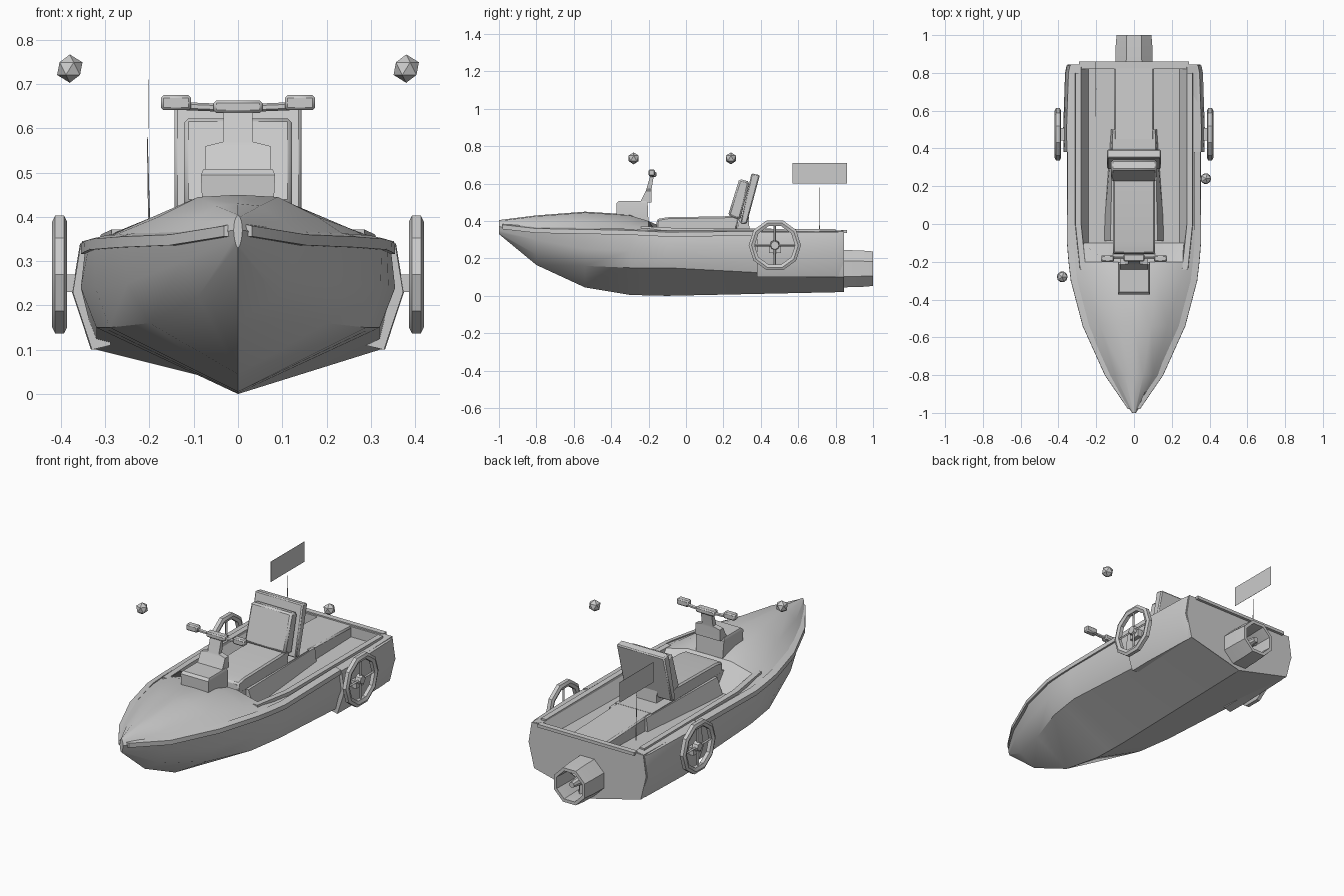
import bpy, bmesh, math
from mathutils import Vector, Matrix

if "Cube" in bpy.data.objects:
    bpy.data.objects.remove(bpy.data.objects["Cube"])


def finish(name, bm, mirror=False, bevel=0, angle=32):
    bmesh.ops.recalc_face_normals(bm, faces=bm.faces)
    me = bpy.data.meshes.new(name)
    bm.to_mesh(me)
    bm.free()
    ob = bpy.data.objects.new(name, me)
    bpy.context.collection.objects.link(ob)
    bpy.ops.object.select_all(action='DESELECT')
    ob.select_set(True)
    bpy.context.view_layer.objects.active = ob
    bpy.ops.object.shade_smooth_by_angle(angle=math.radians(angle))
    if bevel:
        m = ob.modifiers.new("bevel", 'BEVEL')
        m.width, m.segments = bevel, 1
    if mirror:
        m = ob.modifiers.new("mirror", 'MIRROR')
        m.use_mirror_merge = False
    return ob


def loft(name, rings, **kw):
    """Skin closed rings of 3D points, with capped ends."""
    bm = bmesh.new()
    vs = [[bm.verts.new(p) for p in r] for r in rings]
    n = len(vs[0])
    for a, b in zip(vs, vs[1:]):
        for i in range(n):
            bm.faces.new((a[i], a[(i + 1) % n], b[(i + 1) % n], b[i]))
    bm.faces.new(vs[0])
    bm.faces.new(vs[-1])
    return finish(name, bm, **kw)


def prism(name, yz, w, **kw):
    """Side profile extruded across x from -w to w."""
    return loft(name, [[(s * w, y, z) for y, z in yz] for s in (-1, 1)], **kw)


def box(name, lo, hi, **kw):
    return loft(name, [[(x, lo[1], lo[2]), (x, hi[1], lo[2]), (x, hi[1], hi[2]), (x, lo[1], hi[2])]
                       for x in (lo[0], hi[0])], **kw)


def rod(name, a, b, r1, r2, seg=8, **kw):
    a, b = Vector(a), Vector(b)
    rot = (b - a).to_track_quat('Z', 'Y').to_matrix().to_4x4()
    bm = bmesh.new()
    bmesh.ops.create_cone(bm, cap_ends=True, segments=seg, radius1=r1, radius2=r2,
                          depth=(b - a).length, matrix=Matrix.Translation((a + b) / 2) @ rot)
    return finish(name, bm, **kw)


def lathe_y(name, prof, cz, seg, **kw):
    """Closed (radius, y) profile spun about a y axis at height cz."""
    bm = bmesh.new()
    rings = []
    for i in range(seg):
        a = 2 * math.pi * (i + .5) / seg
        rings.append([bm.verts.new((r * math.cos(a), y, cz + r * math.sin(a))) for r, y in prof])
    n = len(prof)
    for i in range(seg):
        p, q = rings[i], rings[(i + 1) % seg]
        for j in range(n):
            bm.faces.new((p[j], p[(j + 1) % n], q[(j + 1) % n], q[j]))
    return finish(name, bm, **kw)


# Hull stations: y, keel z, then chine, side, gunwale, deck edge, deck crown (x, z), centre z
stations = [
    (-1.0, .33, (.004, .335), (.008, .35), (.010, .37), (.008, .39), (.004, .40), .405),
    (-.80, .165, (.09, .22), (.125, .30), (.145, .35), (.10, .39), (.05, .425), .43),
    (-.54, .045, (.20, .16), (.25, .25), (.262, .345), (.18, .40), (.09, .445), .45),
    (-.30, .005, (.29, .15), (.322, .24), (.325, .34), (.25, .375), (.12, .43), .435),
    (-.20, .002, (.305, .15), (.34, .24), (.337, .335), (.29, .36), (.13, .40), .40),
    (-.10, .0, (.32, .15), (.355, .24), (.345, .33), (.285, .355), (.24, .27), .27),
    (.84, .02, (.32, .10), (.352, .23), (.335, .345), (.28, .35), (.24, .29), .29),
]
rings = []
for y, k, *half, top in stations:
    rings.append([(0, y, k)] + [(x, y, z) for x, z in half] + [(0, y, top)]
                 + [(-x, y, z) for x, z in reversed(half)])
loft("hull", rings)

# Transom plate and its cap
half = stations[-1][2:5]
outline = [(0, .02)] + list(half) + [(-x, z) for x, z in reversed(half)]
loft("transom", [[(x, y, z) for x, z in outline] for y in (.82, .845)])
box("transom_cap", (-.29, .83, .335), (.29, .86, .352))

# Rub rail along the gunwale
rail = [(s[0] + (.02 if s[0] < -.9 else 0), max(s[4][0], .022), s[4][1]) for s in stations[:6]]
rail.append((.38, .343, .335))
loft("rub_rail", [[(x - .02, y, z - .014), (x + .010, y, z - .014), (x + .009, y, z + .010),
                   (x - .025, y, z + .018)] for y, x, z in rail], mirror=True)

# Raised inner coaming strips
loft("coaming", [[(x - .02, y, z - .03), (x + .02, y, z - .03), (x + .015, y, z + .012), (x - .015, y, z + .012)]
                 for y, x, z in ((-.24, .27, .36), (.0, .295, .348), (.80, .295, .345))], mirror=True)

# Rear side sponsons
loft("sponson", [[(x + d, y, z) for x, z in
                  ((.29, .11), (.332, .10), (.375, .23), (.357, .34), (.30, .347))]
                 for y, d in ((.38, -.002), (.50, 0), (.80, -.01), (.84, -.018))], mirror=True)

# Seat base flanks, tunnel, seat and rear pad
loft("tunnel_flank", [[(a, y, .25), (b, y, .25), (c, y, .355), (a, y, .355)]
                      for y, a, b, c in ((-.09, .09, .165, .125), (.50, .09, .125, .112))], mirror=True)
box("seat_tunnel", (-.11, -.18, .25), (.11, .45, .36))
prism("seat", [(-.16, .35), (.27, .35), (.285, .43), (.20, .425), (-.10, .42), (-.155, .41)], .112, bevel=.008)
prism("rear_pad", [(.40, .26), (.83, .27), (.83, .345), (.42, .36)], .105, bevel=.008)

# Seat back: shell, cushion and support
prism("seat_back_shell", [(.29, .385), (.325, .385), (.395, .645), (.35, .655)], .143, bevel=.006)
prism("seat_back_cushion", [(.225, .43), (.29, .405), (.34, .61), (.285, .625)], .122, bevel=.01)
prism("seat_back_bracket", [(.27, .34), (.34, .34), (.335, .43), (.29, .43)], .06)

# Console, dash and steering column
loft("console", [[(-w, y0, z), (w, y0, z), (w, y1, z), (-w, y1, z)] for z, w, y0, y1 in
                 ((.38, .078, -.37, -.20), (.495, .084, -.372, -.205), (.508, .078, -.36, -.215))])
loft("steering_column", [[(-w, y0, z), (w, y0, z), (w, y1, z), (-w, y1, z)] for z, w, y0, y1 in
                         ((.50, .075, -.245, -.185), (.56, .073, -.215, -.185),
                          (.57, .033, -.212, -.184), (.645, .033, -.19, -.172))])

# Handlebar with grips
for s, side in ((-1, "left"), (1, "right")):
    rod(f"{side}_handlebar", (0, -.175, .645), (s * .165, -.18, .652), .009, .009, 6)
    box(f"{side}_grip", (s * .14 - .034, -.20, .641), (s * .14 + .034, -.165, .675), bevel=.006)
box("handlebar_pad", (-.055, -.198, .635), (.055, -.158, .663), bevel=.006)

# Side wheels with rim, spokes, hub and axle
wy, wz, wx, seg = .475, .27, .403, 10
bm = bmesh.new()
prof = [(.14, -.010), (.14, .010), (.125, .017), (.108, .010), (.108, -.010), (.125, -.017)]
ringv = []
for i in range(seg):
    a = 2 * math.pi * i / seg
    ringv.append([bm.verts.new((wx + dx, wy + r * math.cos(a), wz + r * math.sin(a))) for r, dx in prof])
for i in range(seg):
    p, q = ringv[i], ringv[(i + 1) % seg]
    for j in range(6):
        bm.faces.new((p[j], p[(j + 1) % 6], q[(j + 1) % 6], q[j]))
finish("wheel_rim", bm, mirror=True)
for i in range(4):
    a = math.pi / 2 * i
    rod(f"wheel_spoke_{i}", (wx, wy, wz), (wx, wy + .115 * math.cos(a), wz + .115 * math.sin(a)),
        .007, .006, 4, mirror=True)
rod("wheel_hub", (wx - .015, wy, wz), (wx + .014, wy, wz), .028, .022, 8, mirror=True)
box("wheel_axle", (.33, wy - .032, .23), (.40, wy + .032, .27), mirror=True)

# Jet nozzle, impeller hub and blades
lathe_y("jet_nozzle", [(.108, .83), (.106, .93), (.10, 1.0), (.082, 1.0), (.075, .85), (.08, .83)], .145, 8)
rod("jet_hub", (0, .84, .145), (0, .98, .145), .035, .015, 8)
for i in range(3):
    a = 2 * math.pi * i / 3 + .5
    rod(f"jet_blade_{i}", (0, .90, .145), (.08 * math.cos(a), .90, .145 + .08 * math.sin(a)), .012, .016, 4)

# Flag and pole
rod("flag_pole", (-.20, .715, .34), (-.205, .715, .58), .003, .001, 5)
box("flag", (-.2035, .57, .60), (-.2025, .86, .71))

# Bow eye and floating marker balls
rod("bow_eye", (0, -.93, .30), (0, -.84, .30), .010, .010, 4)
for i, p in enumerate(((-.38, -.28, .735), (.38, .24, .735))):
    bm = bmesh.new()
    bmesh.ops.create_icosphere(bm, subdivisions=1, radius=.032, matrix=Matrix.Translation(p))
    finish(f"marker_ball_{i}", bm)
